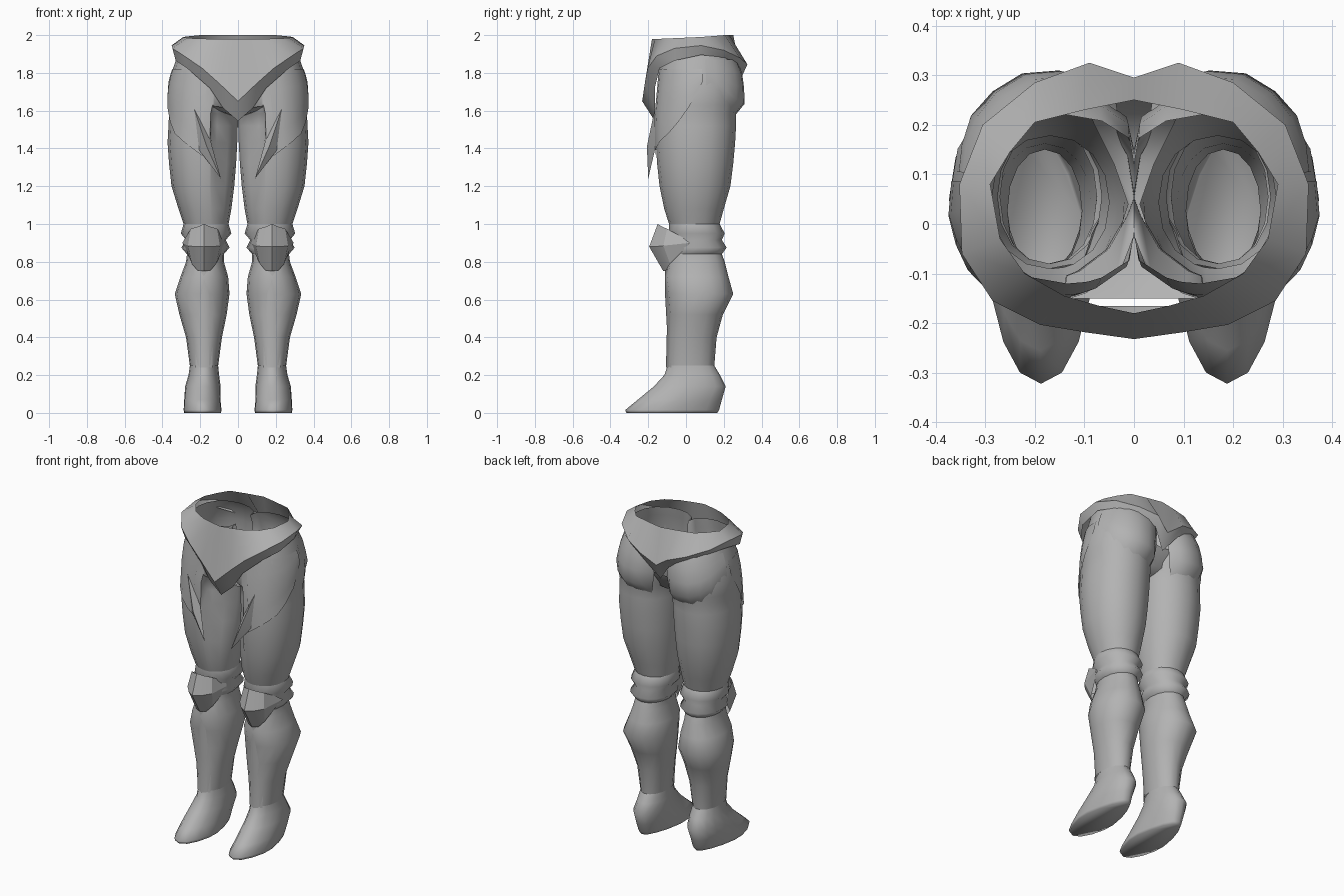
import bpy, bmesh, math

steel = bpy.data.materials.new("grey_steel")
steel.diffuse_color = (0.45, 0.45, 0.45, 1)


def make(name, bm, angle=40):
    """Turn a right-hand bmesh into a mirrored, smooth-by-angle object."""
    bmesh.ops.recalc_face_normals(bm, faces=bm.faces)
    me = bpy.data.meshes.new(name)
    bm.to_mesh(me)
    bm.free()
    ob = bpy.data.objects.new(name, me)
    bpy.context.collection.objects.link(ob)
    me.materials.append(steel)
    mir = ob.modifiers.new("mirror", 'MIRROR')
    mir.use_axis[0] = True
    bpy.ops.object.select_all(action='DESELECT')
    ob.select_set(True)
    bpy.context.view_layer.objects.active = ob
    bpy.ops.object.shade_smooth_by_angle(angle=math.radians(angle))
    return ob


def loft(bm, rows, closed=False):
    """Skin rows of points, leaving out faces lying in the mirror plane."""
    vr = [[bm.verts.new(p) for p in row] for row in rows]
    n = len(rows[0])
    for a, b in zip(vr, vr[1:]):
        for i in range(n if closed else n - 1):
            j = (i + 1) % n
            quad = (a[i], a[j], b[j], b[i])
            if any(v.co.x > 1e-4 for v in quad):
                bm.faces.new(quad)
    return vr


def section(r, deg, grow=0.0, front_power=0.95):
    """Point on an oval cross-section; 0 degrees is front, 90 is outside."""
    z, x0, x1, y0, y1 = r
    s, c = math.sin(math.radians(deg)), -math.cos(math.radians(deg))
    p = front_power if c < 0 else 0.95
    x = (x0 + x1) / 2 + ((x1 - x0) / 2 + grow) * math.copysign(abs(s) ** 0.95, s)
    y = (y0 + y1) / 2 + ((y1 - y0) / 2 + grow) * math.copysign(abs(c) ** p, c)
    return (max(x, 0.0), y, z)


def heel_taper(p):
    """Narrow the lower boot towards the heel."""
    x, y, z = p
    t = min(max((y + .12) / .3, 0), 1) * max(0, 1 - z / .14)
    return (.187 + (x - .187) * (1 - .35 * t), y, z)


def thigh_recess(p):
    """Set the inner front of the thigh back behind the hip plate."""
    x, y, z = p
    t = min(max((z - 1.13) / .3, 0), 1) if z < 1.6 else 0
    return (x, y + .05 * t, z) if x < .14 and y < -.03 else p


# Sections: height, inner x, outer x, front y, back y
BOOT = [(0.0, .085, .29, -.315, .165), (0.015, .082, .293, -.322, .175),
        (0.07, .088, .29, -.255, .19), (0.14, .092, .28, -.17, .21),
        (0.20, .10, .262, -.115, .18), (0.25, .105, .255, -.097, .15)]
SHIN = [(0.25, .105, .255, -.097, .15), (0.40, .085, .275, -.093, .162),
        (0.52, .06, .31, -.093, .195), (0.63, .045, .335, -.103, .25),
        (0.72, .052, .305, -.112, .225), (0.80, .075, .275, -.09, .205),
        (0.84, .075, .27, -.08, .19)]
KNEE = [(0.84, .075, .27, -.08, .19), (0.875, .045, .30, -.08, .215),
        (0.915, .065, .275, -.08, .19), (0.95, .035, .303, -.09, .205),
        (1.0, .05, .288, -.09, .178)]
THIGH = [(1.0, .05, .288, -.09, .178), (1.08, .035, .315, -.115, .20),
         (1.2, .02, .352, -.14, .235), (1.32, .01, .365, -.153, .25),
         (1.43, .004, .373, -.16, .26), (1.52, .001, .368, -.16, .265),
         (1.585, 0.0, .365, -.16, .265), (1.63, -.02, .37, -.155, .275),
         (1.70, -.03, .37, -.15, .28), (1.80, -.04, .352, -.145, .275),
         (1.88, -.04, .325, -.13, .255), (1.935, -.04, .31, -.12, .22)]
ROUND = [i * 22.5 for i in range(16)]
STEPPED = ROUND + [346, 349]        # extra columns at the edge of the recess

for name, table, angle, power, angles, shape in (
        ("boot", BOOT, 180, 1.2, ROUND, heel_taper),
        ("shin_guard", SHIN, 70, 0.95, ROUND, None),
        ("knee_joint", KNEE, 100, 0.95, ROUND, None),
        ("thigh_armour", THIGH, 50, 0.95, STEPPED, thigh_recess)):
    bm = bmesh.new()
    rows = [[section(r, a, 0, power) for a in angles] for r in table]
    if shape:
        rows = [[shape(p) for p in row] for row in rows]
    rings = loft(bm, rows, closed=True)
    if name == "boot":
        bm.faces.new(rings[0])      # sole
    make(name, bm, angle)

# Ridge running down the front of the shin
bm = bmesh.new()
loft(bm, [[(.135, y + .022, z), (.18, y - .006, z), (.225, y + .022, z)]
          for z, y in ((.24, -.10), (.45, -.095), (.63, -.105), (.76, -.105))])
make("shin_ridge", bm, 70)

# Knee guard: pointed plate with wings wrapping back
bm = bmesh.new()
loft(bm, [
    [(.085, -.02, .93), (.11, -.10, .975), (.145, -.125, .985), (.18, -.15, 1.0),
     (.215, -.125, .985), (.25, -.10, .975), (.275, -.02, .93)],
    [(.065, .02, .90), (.095, -.12, .885), (.135, -.165, .88), (.18, -.195, .88),
     (.225, -.165, .88), (.265, -.12, .885), (.295, .02, .90)],
    [(.085, -.01, .865), (.115, -.085, .79), (.145, -.105, .755), (.18, -.12, .75),
     (.215, -.105, .755), (.245, -.085, .79), (.275, -.01, .865)]])
make("knee_guard", bm, 25)


def thigh_at(z):
    """Thigh section interpolated at any height."""
    for a, b in zip(THIGH, THIGH[1:]):
        if a[0] <= z <= b[0]:
            t = (z - a[0]) / (b[0] - a[0])
            return tuple(p + (q - p) * t for p, q in zip(a, b))
    return THIGH[-1]


# Hip plate: shell over the outer thigh with a sweeping lower edge
bm = bmesh.new()
EDGE = [(0, 1.36), (15, 1.40), (32, 1.44), (50, 1.48), (66, 1.54), (80, 1.62), (95, 1.75)]
loft(bm, [[section(thigh_at(1.82 + (low - 1.82) * t), deg, 0.003 + 0.005 * t)
           for deg, low in EDGE] for t in (0, .25, .5, .75, 1)])
make("hip_plate", bm)

# Seat plate: shell over the back of the hip with a ledge underneath
bm = bmesh.new()
SEAT = [(100, 1.79, .002), (115, 1.75, .004), (132, 1.70, .01), (150, 1.66, .02),
        (168, 1.64, .033), (185, 1.635, .035), (200, 1.63, .03), (215, 1.62, .012)]
rows = [[section(thigh_at(1.87 + (low - 1.87) * t), deg, g * w) for deg, low, g in SEAT]
        for t, w in ((0, .3), (.3, .65), (.65, .85), (1, 1))]
rows.append([section(thigh_at(low - .06), deg, -.004) for deg, low, g in SEAT])
loft(bm, rows)
make("seat_plate", bm)

# Blade hanging at the front of the hip plate
bm = bmesh.new()
root, inner, mid, outer, tip = [bm.verts.new(p) for p in (
    (.232, -.165, 1.61), (.145, -.165, 1.44), (.165, -.207, 1.41),
    (.205, -.165, 1.39), (.09, -.20, 1.24))]
for f in ((root, inner, mid), (root, mid, outer), (inner, tip, mid),
          (mid, tip, outer), (root, outer, inner), (inner, outer, tip)):
    bm.faces.new(f)
make("hip_blade", bm, 20)

# Crotch strip running between the legs from front to back
bm = bmesh.new()
loft(bm, [[(0, y, z), (x, y, z + .015)] for x, y, z in (
    (.14, -.15, 1.61), (.09, -.10, 1.58), (.035, -.03, 1.56), (.012, .04, 1.55),
    (.04, .12, 1.56), (.08, .20, 1.60), (.10, .25, 1.70))])
make("crotch_strip", bm)

# Waist guard: rim, flared ridge and tucked-in lower edge, front to back
bm = bmesh.new()
loft(bm, [
    [(0, -.18, 1.98), (.07, -.165, 1.98), (.14, -.145, 1.98), (.22, -.10, 1.982),
     (.27, -.03, 1.985), (.29, .08, 1.99), (.25, .145, 1.995), (.20, .205, 2.0),
     (.10, .23, 2.0), (0, .25, 2.0)],
    [(0, -.232, 1.65), (.10, -.218, 1.745), (.19, -.203, 1.825), (.285, -.155, 1.89),
     (.347, -.06, 1.93), (.352, .08, 1.945), (.305, .20, 1.92), (.20, .285, 1.88),
     (.09, .325, 1.845), (0, .295, 1.78)],
    [(0, -.165, 1.545), (.08, -.165, 1.615), (.15, -.165, 1.72), (.27, -.14, 1.825),
     (.33, -.06, 1.865), (.335, .08, 1.895), (.29, .18, 1.885), (.19, .26, 1.84),
     (.085, .29, 1.79), (0, .25, 1.68)]])
make("waist_guard", bm, 35)
